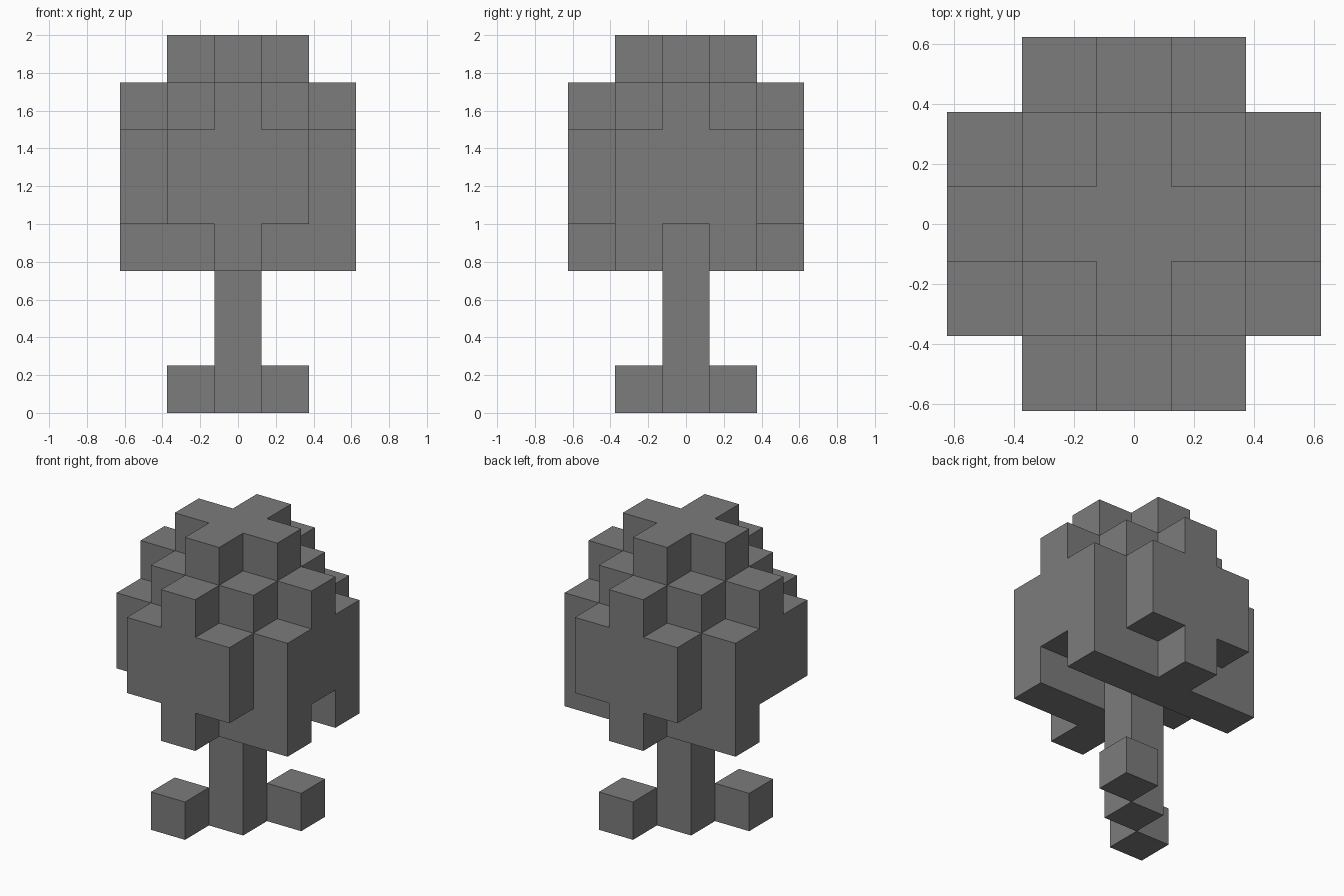
import bpy
import bmesh
from mathutils import Vector

CELL = 0.25

if "Cube" in bpy.data.objects:
    bpy.data.objects.remove(bpy.data.objects["Cube"], do_unlink=True)

# Single flat grey
grey = bpy.data.materials.new("mid_grey")
grey.use_nodes = True
grey.diffuse_color = (0.2, 0.2, 0.2, 1)
grey.node_tree.nodes["Principled BSDF"].inputs["Base Color"].default_value = (0.2, 0.2, 0.2, 1)


def diamond(radius, k):
    """Cells of one layer within a stepped diamond, clipped to five by five."""
    span = range(-2, 3)
    return {(i, j, k) for i in span for j in span if abs(i) + abs(j) <= radius}


# Trunk column, and two root blocks on one diagonal
trunk = {(0, 0, k) for k in range(4)}
roots = {(1, 1, 0), (-1, -1, 0)}

# Crown: full layers that step inward towards the top
crown = diamond(3, 4) | diamond(3, 5) | diamond(2, 6) | diamond(1, 7)

# Hanging leaves under the crown: a long back row, a short front row, two tips
hanging = {(i, 1, 3) for i in range(-2, 3)}
hanging |= {(i, -1, 3) for i in range(0, 3)}
hanging |= {(0, 2, 3), (0, -2, 3)}
crown |= hanging

solid = trunk | roots | crown


def build(name, cells):
    """Make one block part, with only the faces open to the air."""
    bm = bmesh.new()
    for cell in sorted(cells):
        centre = Vector(cell) + Vector((0, 0, 0.5))
        for axis in range(3):
            for sign in (-1, 1):
                n = Vector((0, 0, 0))
                n[axis] = sign
                neighbour = tuple(int(c + d) for c, d in zip(cell, n))
                if neighbour in solid:
                    continue
                u = Vector((0, 0, 0))
                u[(axis + 1) % 3] = 0.5
                v = n.cross(u)
                mid = centre + n * 0.5
                corners = (mid - u - v, mid + u - v, mid + u + v, mid - u + v)
                bm.faces.new([bm.verts.new(p * CELL) for p in corners])
    # Weld the squares and merge flat areas into single faces
    bmesh.ops.remove_doubles(bm, verts=bm.verts, dist=0.001)
    bmesh.ops.dissolve_limit(bm, angle_limit=0.01, verts=bm.verts, edges=bm.edges)
    mesh = bpy.data.meshes.new(name)
    bm.to_mesh(mesh)
    bm.free()
    mesh.materials.append(grey)
    obj = bpy.data.objects.new(name, mesh)
    bpy.context.scene.collection.objects.link(obj)
    return obj


build("trunk", trunk)
build("roots", roots)
build("leaf_crown", crown)
